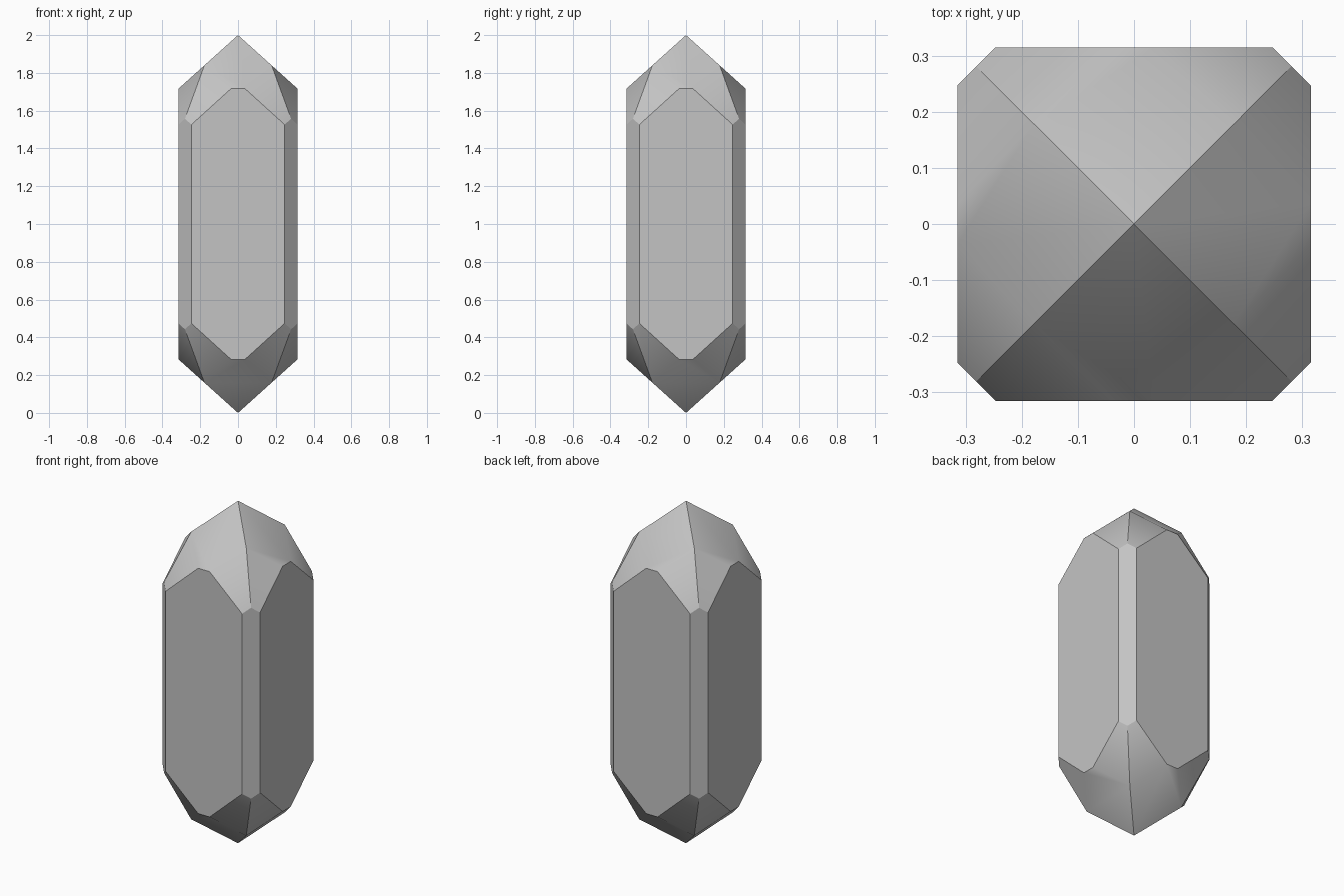
import bpy
import bmesh
import math

cube = bpy.data.objects.get("Cube")
if cube:
    bpy.data.objects.remove(cube, do_unlink=True)

# Half width of the prism, half width of its flat sides, slope of the tips
HALF, FLAT, SLOPE = 0.315, 0.247, 0.9
MID = (HALF + FLAT) / 2

# Key corners of one eighth of the crystal, heights measured from the middle
corners = [
    (0, 0, 1),                           # tip
    (0.178, 0.178, 1 - SLOPE * 0.178),   # break in the tip ridge
    (0.037, HALF, 1 - SLOPE * HALF),     # short top edge of a side
    (FLAT, HALF, 0.526),                 # shoulder
    (MID, MID, 0.5575),                  # peak of the bevelled corner
]

# Mirror the corners through every symmetry plane
points = set()
for a, b, h in corners:
    for sx in (1, -1):
        for sy in (1, -1):
            for sz in (1, -1):
                points.add((sx * a, sy * b, 1 + sz * h))
                points.add((sx * b, sy * a, 1 + sz * h))

# Wrap the corners in flat facets
bm = bmesh.new()
for p in sorted(points):
    bm.verts.new(p)
bmesh.ops.convex_hull(bm, input=bm.verts[:])
bmesh.ops.dissolve_limit(bm, angle_limit=math.radians(3),
                         verts=bm.verts[:], edges=bm.edges[:])
bmesh.ops.recalc_face_normals(bm, faces=bm.faces[:])
mesh = bpy.data.meshes.new("crystal")
bm.to_mesh(mesh)
bm.free()

# Plain grey stone
grey = bpy.data.materials.new("grey stone")
grey.use_nodes = True
colour = (0.55, 0.55, 0.55, 1)
grey.diffuse_color = colour
grey.node_tree.nodes["Principled BSDF"].inputs["Base Color"].default_value = colour
mesh.materials.append(grey)

crystal = bpy.data.objects.new("crystal", mesh)
bpy.context.collection.objects.link(crystal)

# Soft shading across the tip facets, crisp edges elsewhere
bpy.ops.object.select_all(action="DESELECT")
crystal.select_set(True)
bpy.context.view_layer.objects.active = crystal
bpy.ops.object.shade_smooth_by_angle(angle=math.radians(30.8))
